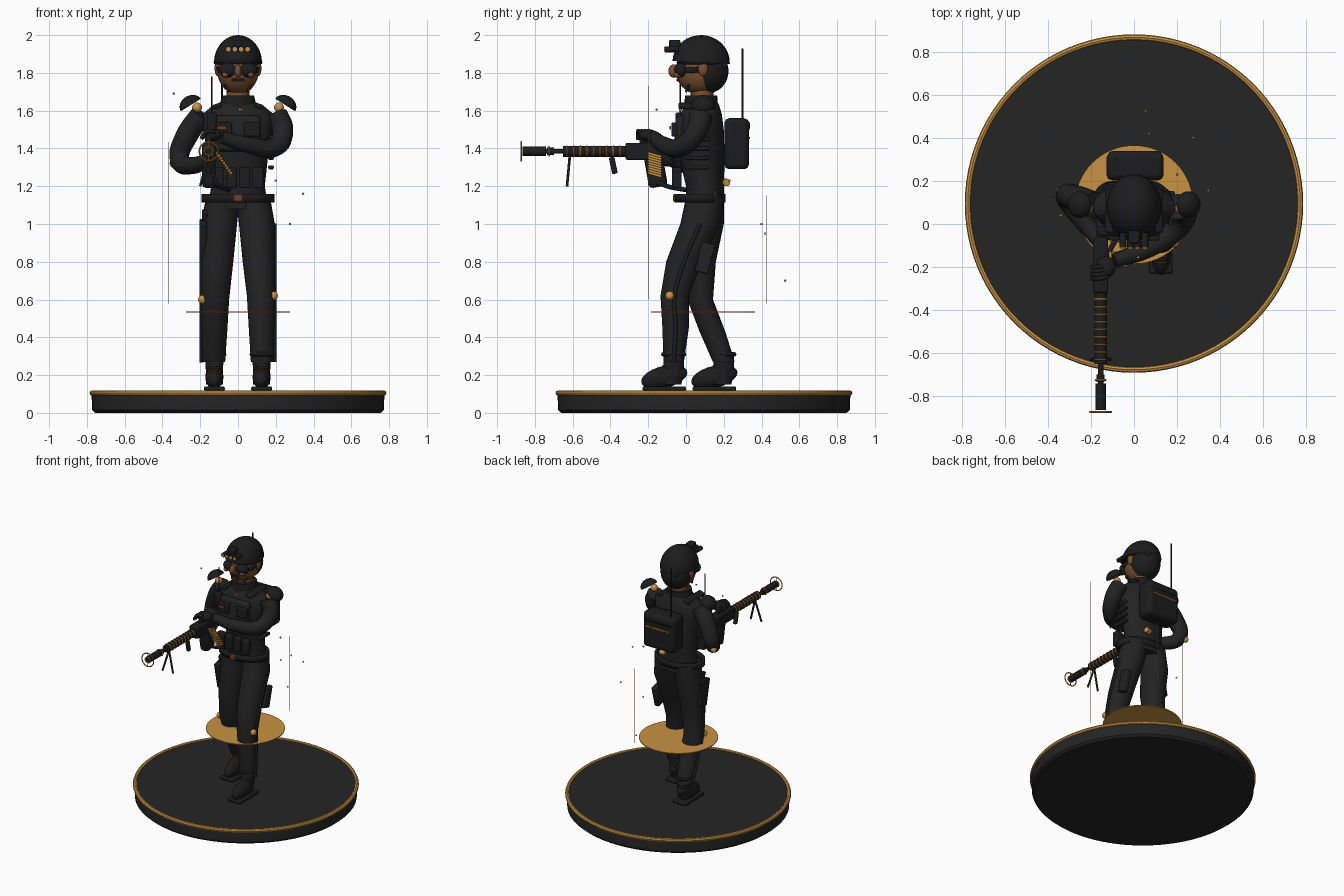
import bpy, bmesh, math
from mathutils import Vector, Matrix

if "Cube" in bpy.data.objects:
    bpy.data.objects.remove(bpy.data.objects["Cube"])


def material(name, rgb):
    m = bpy.data.materials.new(name)
    m.use_nodes = True
    m.diffuse_color = (*rgb, 1)
    m.node_tree.nodes["Principled BSDF"].inputs["Base Color"].default_value = (*rgb, 1)
    return m


BASE = material("base charcoal", (.018, .018, .018))
SUIT = material("suit black", (.016, .016, .017))
GEAR = material("gear black", (.012, .012, .013))
GOLD = material("gold", (.58, .29, .055))
SKIN = material("brown skin", (.2, .08, .03))
LEATHER = material("brown leather", (.15, .055, .02))


def smooth(ob):
    bpy.ops.object.select_all(action='DESELECT')
    ob.select_set(True)
    bpy.context.view_layer.objects.active = ob
    bpy.ops.object.shade_smooth_by_angle(angle=math.radians(40))
    return ob


def finish(name, bm, mat):
    bmesh.ops.recalc_face_normals(bm, faces=bm.faces)
    me = bpy.data.meshes.new(name)
    bm.to_mesh(me)
    bm.free()
    me.materials.append(mat)
    ob = bpy.data.objects.new(name, me)
    bpy.context.collection.objects.link(ob)
    return smooth(ob)


def box(name, mat, c, size, rot=(0, 0, 0), bevel=.008):
    bm = bmesh.new()
    bmesh.ops.create_cube(bm, size=1)
    bmesh.ops.scale(bm, vec=size, verts=bm.verts)
    ob = finish(name, bm, mat)
    ob.location = c
    ob.rotation_euler = [math.radians(a) for a in rot]
    if bevel:
        mod = ob.modifiers.new("Bevel", 'BEVEL')
        mod.width, mod.segments = min(bevel, min(size) * .4), 2
    return ob


def ball(name, mat, c, r, rot=(0, 0, 0), cut=None):
    """Ellipsoid; cut keeps only the part above that unit height."""
    bm = bmesh.new()
    bmesh.ops.create_uvsphere(bm, u_segments=28, v_segments=18, radius=1)
    if cut is not None:
        cutres = bmesh.ops.bisect_plane(bm, geom=bm.verts[:] + bm.edges[:] + bm.faces[:],
                                        plane_co=(0, 0, cut), plane_no=(0, 0, 1), clear_inner=True)
        bmesh.ops.holes_fill(bm, edges=[e for e in cutres["geom_cut"] if isinstance(e, bmesh.types.BMEdge)])
    bmesh.ops.scale(bm, vec=(r, r, r) if isinstance(r, float) else r, verts=bm.verts)
    ob = finish(name, bm, mat)
    ob.location = c
    ob.rotation_euler = [math.radians(a) for a in rot]
    return ob


def rod(name, mat, a, b, r1, r2=None, sides=16):
    a, b = Vector(a), Vector(b)
    bm = bmesh.new()
    bmesh.ops.create_cone(bm, cap_ends=True, segments=sides, radius1=r1,
                          radius2=r1 if r2 is None else r2, depth=(b - a).length)
    rot = (b - a).to_track_quat('Z', 'Y').to_matrix().to_4x4()
    bm.transform(Matrix.Translation((a + b) / 2) @ rot)
    return finish(name, bm, mat)


def ring(name, mat, c, r, minor, axis='Z', n=24):
    bm = bmesh.new()
    pts = [[(r + minor * math.cos(v * math.tau / 8), minor * math.sin(v * math.tau / 8)) for v in range(8)]]
    rows = [[bm.verts.new((p * math.cos(u * math.tau / n), p * math.sin(u * math.tau / n), h))
             for p, h in pts[0]] for u in range(n)]
    for u in range(n):
        for v in range(8):
            w, x = (u + 1) % n, (v + 1) % 8
            bm.faces.new((rows[u][v], rows[w][v], rows[w][x], rows[u][x]))
    if axis == 'Y':
        bm.transform(Matrix.Rotation(math.pi / 2, 4, 'X'))
    bm.transform(Matrix.Translation(c))
    return finish(name, bm, mat)


def loft(name, mat, sections, caps=True, n=28):
    """Skin horizontal ellipses (x, y, z, rx, ry)."""
    bm = bmesh.new()
    rows = [[bm.verts.new((x + rx * math.cos(i * math.tau / n), y + ry * math.sin(i * math.tau / n), z))
             for i in range(n)] for x, y, z, rx, ry in sections]
    for lo, hi in zip(rows, rows[1:]):
        for i in range(n):
            bm.faces.new((lo[i], lo[(i + 1) % n], hi[(i + 1) % n], hi[i]))
    if caps:
        bm.faces.new(rows[0])
        bm.faces.new(rows[-1])
    return finish(name, bm, mat)


def tube(name, mat, pts, radii):
    cu = bpy.data.curves.new(name, 'CURVE')
    cu.dimensions, cu.bevel_depth, cu.bevel_resolution, cu.use_fill_caps = '3D', 1, 4, True
    sp = cu.splines.new('BEZIER')
    sp.bezier_points.add(len(pts) - 1)
    for bp, p, r in zip(sp.bezier_points, pts, radii):
        bp.co, bp.radius = p, r
        bp.handle_left_type = bp.handle_right_type = 'AUTO'
    sp.resolution_u = 6
    cu.materials.append(mat)
    ob = bpy.data.objects.new(name, cu)
    bpy.context.collection.objects.link(ob)
    bpy.ops.object.select_all(action='DESELECT')
    ob.select_set(True)
    bpy.context.view_layer.objects.active = ob
    bpy.ops.object.convert(target='MESH')
    return smooth(bpy.context.object)


# Display base with gold rim and hovering disc
CY = .095
loft("base", BASE, [(0, CY, z, r, r) for z, r in ((0, .755), (.015, .772), (.09, .775), (.11, .77))], n=96)
ring("base_rim", GOLD, (0, CY, .105), .772, .014, n=96)
rod("hover_disc", GOLD, (0, .09, .532), (0, .09, .538), .275, sides=64)

# Legs and boots: the left leg steps forward
LEGS = {"left": (1, [(.08, .1, 1.14, .09, .1), (.1, .075, 1, .095, .105), (.11, -.01, .8, .085, .095),
                     (.122, -.06, .62, .075, .075), (.125, -.055, .45, .068, .07), (.128, -.065, .27, .06, .054)]),
        "right": (-1, [(-.08, .1, 1.14, .09, .1), (-.1, .1, 1, .095, .1), (-.11, .07, .8, .085, .088),
                       (-.122, .075, .6, .075, .068), (-.125, .14, .43, .068, .068), (-.128, .2, .27, .06, .058)])}
for side, (s, secs) in LEGS.items():
    loft(side + "_trouser", SUIT, secs)
    ax, ay = secs[-1][:2]
    ax = s * .125
    loft(side + "_boot_shaft", GEAR, [(ax, ay - .02, .15, .045, .06), (ax, ay, .22, .045, .055), (ax, ay, .31, .05, .055)])
    ball(side + "_boot", GEAR, (ax, ay - .05, .19), (.048, .125, .058), (14, 0, 0))
    box(side + "_sole", GEAR, (ax, ay - .05, .128), (.11, .23, .025))
    ring(side + "_cuff", SUIT, (s * .128, ay, .31), .055, .012)
    for i in range(3):
        rod(side + "_lace", LEATHER, (ax - .03, ay - .055 - .03 * i, .25 - .012 * i),
            (ax + .03, ay - .055 - .03 * i, .25 - .012 * i), .004)
    # outer leg brace and gold knee joint
    outer = [(s * .193, y, z) for _, y, z, _, _ in secs[1:]]
    tube(side + "_leg_brace", GEAR, outer, [.011] * 5)
    kx, ky, kz = s * .187, secs[3][1] - .025, secs[3][2]
    ball(side + "_knee_joint", GOLD, (kx, ky, kz), .024)
box("holster", GEAR, (-.185, .06, .92), (.04, .09, .2), (12, 0, 0))
box("holster_grip", GEAR, (-.175, .06, 1.04), (.03, .05, .07), (25, 0, 0))
box("thigh_pouch", SUIT, (.17, .1, .82), (.04, .07, .16), (-15, 0, 0))

# Torso, belt and neck
loft("torso", SUIT, [(0, .1, 1.08, .16, .1), (0, .1, 1.2, .142, .1), (0, .085, 1.35, .158, .12),
                     (0, .075, 1.5, .185, .125), (0, .08, 1.58, .19, .11), (0, .085, 1.63, .13, .09),
                     (0, .085, 1.65, .08, .078)])
loft("collar", GEAR, [(0, .08, 1.62, .1, .09), (0, .08, 1.68, .085, .085)])
loft("neck", SKIN, [(0, .085, 1.64, .06, .06), (0, .085, 1.76, .06, .06)])
belt = loft("belt", GEAR, [(0, .075, 1.115, .193, .135), (0, .075, 1.16, .193, .135)], caps=False)
belt.modifiers.new("Solidify", 'SOLIDIFY').thickness = .018
box("belt_buckle", LEATHER, (0, -.062, 1.138), (.05, .012, .04))
box("chest_plate", SUIT, (0, -.035, 1.48), (.24, .05, .19), (-4, 0, 0), .02)
for s in (-1, 1):
    box("vest_strap", GEAR, (s * .11, .06, 1.625), (.05, .2, .025), (0, s * 18, 0))
    box("chest_pouch", GEAR, (s * .075, -.06, 1.5), (.085, .035, .075))
for i in range(4):
    box("ammo_pouch", GEAR, (-.105 + .07 * i, -.05, 1.245), (.058, .05, .11))
    box("side_webbing", GEAR, (.175, .06, 1.3 + .05 * i), (.03, .13, .022))
box("chest_patch", LEATHER, (-.085, -.083, 1.51), (.05, .008, .02), bevel=0)
box("arm_patch", LEATHER, (.262, .06, 1.535), (.008, .05, .03), bevel=0)
ball("chest_stud", GOLD, (.01, -.03, 1.605), .008)
rod("belt_canister", GOLD, (.03, .205, 1.22), (.07, .215, 1.22), .02)

# Backpack and aerials
box("backpack", GEAR, (.005, .268, 1.425), (.265, .13, .27), (0, 0, 0), .025)
box("backpack_flap", GEAR, (.005, .272, 1.52), (.25, .135, .06), (0, 0, 0), .02)
for i in range(12):
    box("pack_stitch", GOLD, (-.085 + .0165 * i, .336, 1.455), (.011, .008, .011), bevel=0)
rod("pack_aerial", GEAR, (-.085, .3, 1.5), (-.085, .3, 1.93), .005)
rod("chest_aerial", GEAR, (-.14, -.03, 1.5), (-.14, -.03, 1.78), .004)
box("radio", GEAR, (-.14, -.035, 1.54), (.05, .04, .1))

# Head, helmet, goggles
ball("head", SKIN, (0, .075, 1.81), (.108, .128, .125))
ball("hair", GEAR, (0, .115, 1.81), (.11, .11, .118))
ball("nose", SKIN, (0, -.065, 1.81), (.018, .028, .035))
ball("helmet", GEAR, (0, .08, 1.855), (.127, .152, .145), (-3, 0, 0), 0.0)
ring("helmet_brim", GEAR, (0, .08, 1.855), .12, .01)
box("helmet_nape", GEAR, (0, .2, 1.85), (.14, .03, .05), (15, 0, 0))
box("goggle_strap", GEAR, (0, .05, 1.815), (.219, .1, .03))
box("moustache", GEAR, (0, -.043, 1.762), (.07, .015, .014))
for s in (-1, 1):
    ball("goggle_lens", GEAR, (s * .05, -.025, 1.815), (.052, .038, .04))
    ball("cheek", SKIN, (s * .068, -.042, 1.79), (.018, .025, .016))
    ball("ear", SKIN, (s * .108, .09, 1.825), (.016, .026, .042))
    rod("chin_strap", GEAR, (s * .112, .06, 1.83), (s * .05, .0, 1.7), .007)
box("night_vision_mount", GEAR, (0, -.06, 1.955), (.05, .06, .04))
for i in range(4):
    x = -.051 + .034 * i
    rod("night_vision_tube", GEAR, (x, -.04, 1.925), (x, -.11, 1.925), .016)
    rod("night_vision_lens", GOLD, (x, -.109, 1.925), (x, -.116, 1.925), .012)

# Arms and shoulder guards
tube("right_arm", SUIT, [(-.19, .09, 1.58), (-.27, .12, 1.47), (-.31, .12, 1.34), (-.24, .02, 1.31), (-.16, -.08, 1.34)],
     [.062, .06, .052, .046, .036])
tube("left_arm", SUIT, [(.2, .08, 1.58), (.235, .06, 1.5), (.2, -.02, 1.41), (.05, -.12, 1.42), (-.09, -.17, 1.46)],
     [.062, .058, .052, .044, .034])
ball("right_glove", GEAR, (-.155, -.1, 1.345), (.035, .05, .04))
ball("left_glove", GEAR, (-.13, -.2, 1.47), (.045, .05, .032))
for i in range(4):
    tube("finger", GEAR, [(-.12, -.19 - .018 * i, 1.485), (-.165, -.2 - .018 * i, 1.49), (-.195, -.2 - .018 * i, 1.45)], [.011] * 3)
ball("elbow_stud", GOLD, (-.34, .15, 1.32), .022)
for s in (-1, 1):
    ball("shoulder_guard", GEAR, (s * .25, .09, 1.63), (.062, .062, .05), (0, s * 32, 0), 0.0)
    ball("shoulder_joint", GOLD, (s * .217, .075, 1.617), .026)

# Long gun, along -y
GX, GZ = -.155, 1.385
for name, y0, y1, r in (("gun_muzzle", -.865, -.74, .025), ("gun_barrel", -.75, -.3, .013),
                        ("gun_handguard", -.65, -.3, .029), ("gun_muzzle_collar", -.735, -.7, .019)):
    rod(name, GEAR, (GX, y0, GZ), (GX, y1, GZ), r)
box("gun_receiver", GEAR, (GX, -.19, GZ), (.07, .26, .09))
box("gun_stock", GEAR, (GX, .0, 1.37), (.045, .18, .08))
box("gun_magazine", GEAR, (GX, -.16, 1.28), (.07, .1, .17), (10, 0, 0), .02)
box("gun_grip", GEAR, (GX, -.385, 1.31), (.025, .03, .09), (12, 0, 0))
box("gun_sight", GEAR, (GX, -.2, 1.45), (.03, .09, .05))
for i in range(9):
    ring("handguard_ring", GOLD, (GX, -.63 + .035 * i, GZ), .028, .004, 'Y')
for y, r in ((-.873, .05), (-.873, .022), (-.725, .024)):
    ring("muzzle_ring", GOLD, (GX, y, GZ), r, .004, 'Y')
for s in (-1, 1):
    rod("bipod_leg", GEAR, (GX, -.615, 1.36), (GX + s * .045, -.63, 1.2), .007)
    rod("muzzle_spoke", GOLD, (GX, -.873, GZ - s * .05), (GX, -.873, GZ - s * .02), .003)
for i in range(9):
    rod("cartridge", GOLD, (GX + .045 + .009 * i, -.2, 1.375 - .013 * i), (GX + .045 + .009 * i, -.13, 1.355 - .013 * i), .007)
tube("feed_hose", GEAR, [(-.14, -.17, 1.23), (-.1, -.1, 1.2), (-.05, .0, 1.18)], [.012] * 3)

# Hovering light threads and sparks
for x, y, z0, z1 in ((.225, -.2, .6, 1.73), (.142, .425, .58, 1.15), (-.37, .08, .58, 1.435)):
    rod("light_thread", GOLD, (x, y, z0), (x, y, z1), .0015, sides=6)
for p in ((.055, .525, .7), (.275, .4, 1), (.345, .155, 1.16), (.07, .42, .95), (-.34, .04, 1.69), (.2, .23, 1.23), (.02, -.155, 1.605)):
    ball("spark", GOLD, p, .006)
